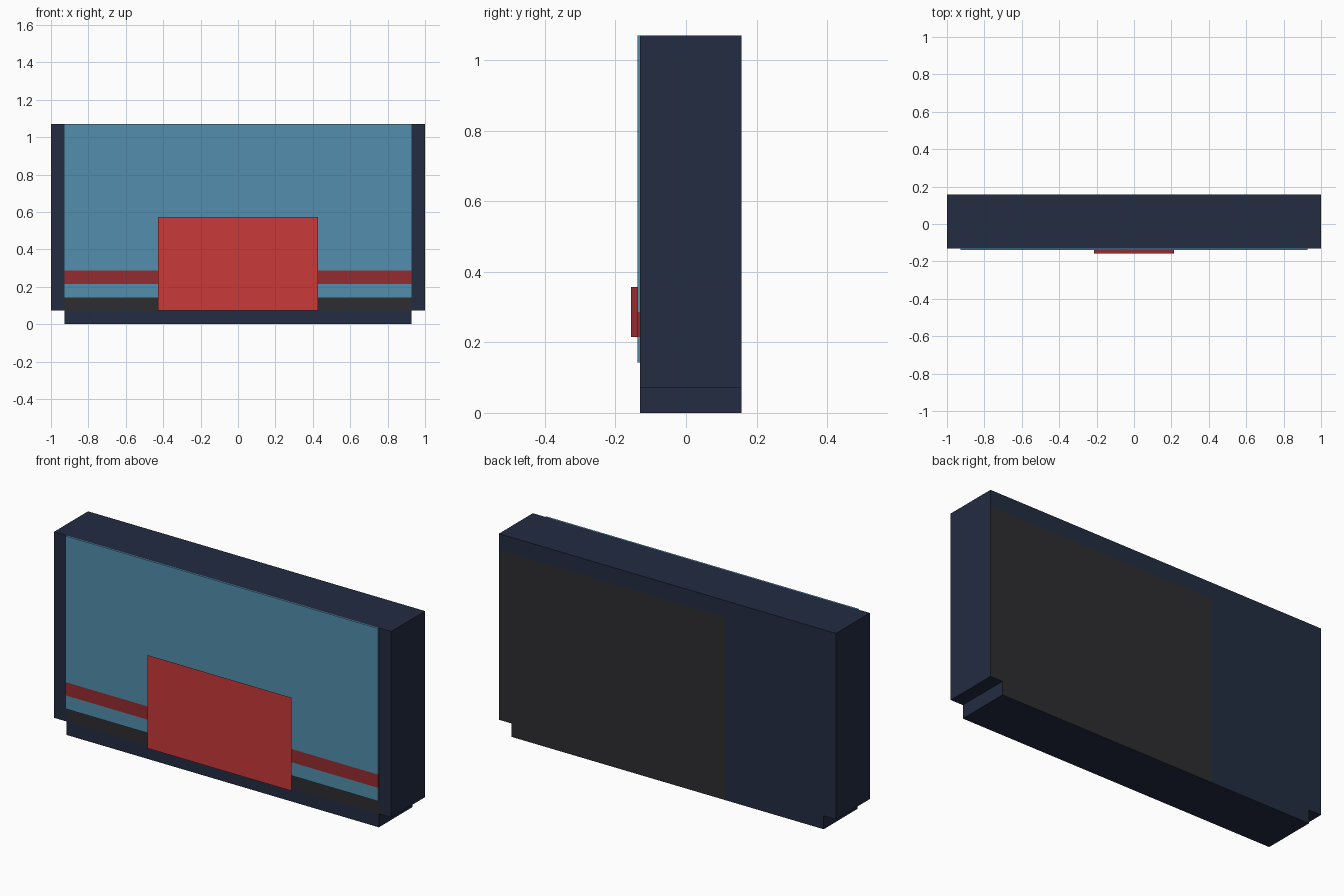
import bpy, bmesh
from mathutils import Vector

cube = bpy.data.objects.get("Cube")
if cube:
    bpy.data.objects.remove(cube, do_unlink=True)


def material(name, r, g, b):
    m = bpy.data.materials.new(name)
    m.use_nodes = True
    m.diffuse_color = (r, g, b, 1)
    shader = next(n for n in m.node_tree.nodes if n.type == "BSDF_PRINCIPLED")
    shader.inputs["Base Color"].default_value = (r, g, b, 1)
    return m


navy = material("navy", 0.016, 0.025, 0.053)
charcoal = material("charcoal", 0.027, 0.027, 0.030)
blue = material("sky blue", 0.084, 0.27, 0.42)
red = material("bright red", 0.578, 0.041, 0.041)
dark_red = material("dark red", 0.296, 0.025, 0.028)

FRONT, BACK, SKIN = -0.13, 0.157, -0.138
TOP, STEP, INNER = 1.07, 0.072, 0.927
BAND, PANEL_FRONT = 0.143, -0.157


def finish(name, bm, *mats):
    mesh = bpy.data.meshes.new(name)
    bmesh.ops.recalc_face_normals(bm, faces=bm.faces)
    bm.to_mesh(mesh)
    bm.free()
    for m in mats:
        mesh.materials.append(m)
    obj = bpy.data.objects.new(name, mesh)
    bpy.context.collection.objects.link(obj)
    return obj


def box(name, half_width, y0, y1, z0, z1, mat):
    bm = bmesh.new()
    bmesh.ops.create_cube(bm, size=1)
    for v in bm.verts:
        v.co = Vector((v.co.x * 2 * half_width,
                       y0 if v.co.y < 0 else y1,
                       z0 if v.co.z < 0 else z1))
    return finish(name, bm, mat)


# Main slab with a narrower foot, extruded front to back
bm = bmesh.new()
half = [(INNER, 0), (INNER, STEP), (1, STEP), (1, TOP)]
outline = half + [(-x, z) for x, z in reversed(half)]
face = bm.faces.new([bm.verts.new((x, FRONT, z)) for x, z in outline])
extruded = bmesh.ops.extrude_face_region(bm, geom=[face], use_keep_orig=True)["geom"]
for v in extruded:
    if isinstance(v, bmesh.types.BMVert):
        v.co.y = BACK

# Cut lines for the charcoal areas
BACK_EDGE, BACK_TOP = -0.34, 0.982
cuts = [("x", BACK_EDGE), ("x", INNER), ("x", -INNER),
        ("z", STEP), ("z", BAND), ("z", BACK_TOP)]
for axis, pos in cuts:
    n = Vector((1, 0, 0)) if axis == "x" else Vector((0, 0, 1))
    bmesh.ops.bisect_plane(bm, geom=bm.verts[:] + bm.edges[:] + bm.faces[:],
                           plane_co=n * pos, plane_no=n)
bm.normal_update()
for f in bm.faces:
    c = f.calc_center_median()
    on_back = abs(c.y - BACK) < 0.001 and c.x > BACK_EDGE and c.z < BACK_TOP
    on_band = abs(c.y - FRONT) < 0.001 and abs(c.x) < INNER and STEP < c.z < BAND
    f.material_index = int(on_back or on_band)
finish("main_slab", bm, navy, charcoal)

# Front cladding with a stripe running across it
STRIPE_LOW, STRIPE_HIGH = 0.215, 0.286
box("lower_cladding", INNER, SKIN, FRONT, BAND, STRIPE_LOW, blue)
box("stripe", INNER, SKIN, FRONT, STRIPE_LOW, STRIPE_HIGH, dark_red)
box("upper_cladding", INNER, SKIN, FRONT, STRIPE_HIGH, TOP, blue)

# Mounting block and the flat sheet it carries
box("mounting_block", 0.214, PANEL_FRONT + 0.0005, SKIN, STRIPE_LOW, 0.357, dark_red)
bm = bmesh.new()
sheet = [(-1, STEP), (1, STEP), (1, 0.572), (-1, 0.572)]
bm.faces.new([bm.verts.new((x * 0.427, PANEL_FRONT, z)) for x, z in sheet])
panel = finish("front_sheet", bm, red)
if panel.data.polygons[0].normal.y > 0:
    panel.data.flip_normals()
